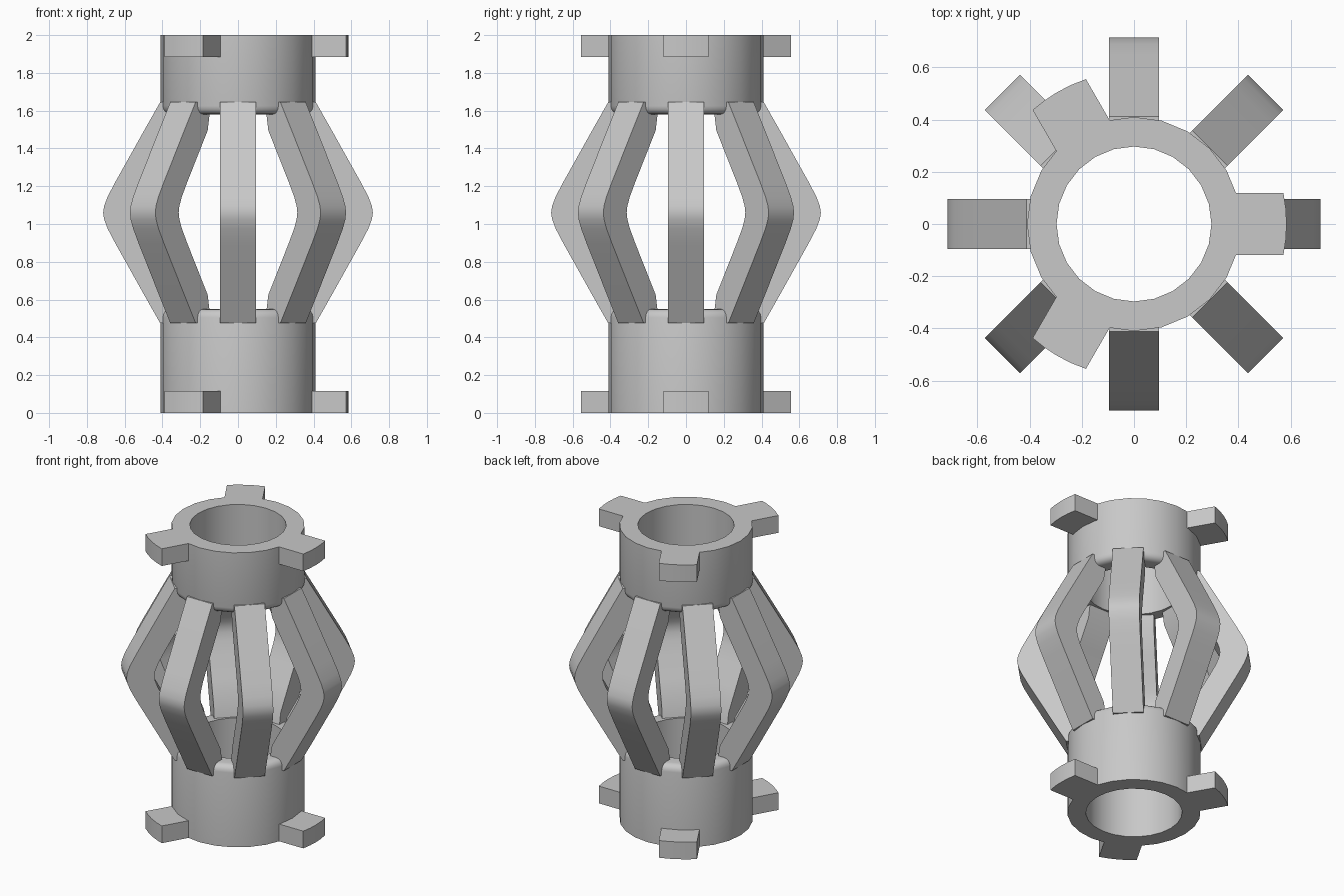
import bpy
import bmesh
import math
from mathutils import Matrix, Vector

cube = bpy.data.objects.get("Cube")
if cube:
    bpy.data.objects.remove(cube, do_unlink=True)

GREY = (0.58, 0.58, 0.58, 1.0)
grey = bpy.data.materials.new("light_grey")
grey.use_nodes = True
grey.diffuse_color = GREY
grey.node_tree.nodes["Principled BSDF"].inputs["Base Color"].default_value = GREY

MID = 1.06          # height of the cage's widest point
OUTER, INNER = 0.41, 0.297


def finish(name, bm, smooth=30):
    bmesh.ops.recalc_face_normals(bm, faces=bm.faces)
    mesh = bpy.data.meshes.new(name)
    bm.to_mesh(mesh)
    bm.free()
    mesh.materials.append(grey)
    obj = bpy.data.objects.new(name, mesh)
    bpy.context.collection.objects.link(obj)
    bpy.ops.object.select_all(action="DESELECT")
    obj.select_set(True)
    bpy.context.view_layer.objects.active = obj
    bpy.ops.object.shade_smooth_by_angle(angle=math.radians(smooth))
    return obj


def lathe(name, profile, sides=24):
    """Revolve a closed (radius, height) loop about z."""
    bm = bmesh.new()
    rings = []
    for i in range(sides):
        turn = Matrix.Rotation(math.tau * i / sides, 3, "Z")
        rings.append([bm.verts.new(turn @ Vector((r, 0, z))) for r, z in profile])
    n = len(profile)
    for i in range(sides):
        a, b = rings[i], rings[(i + 1) % sides]
        for j in range(n):
            k = (j + 1) % n
            bm.faces.new((a[j], b[j], b[k], a[k]))
    return finish(name, bm)


def prism(name, outline, direction, angle):
    """Extrude a flat outline along a direction, then turn it about z."""
    bm = bmesh.new()
    face = bm.faces.new([bm.verts.new(p) for p in outline])
    grown = bmesh.ops.extrude_face_region(bm, geom=[face])
    moved = [g for g in grown["geom"] if isinstance(g, bmesh.types.BMVert)]
    bmesh.ops.translate(bm, verts=moved, vec=direction)
    bmesh.ops.rotate(bm, verts=bm.verts, cent=(0, 0, 0),
                     matrix=Matrix.Rotation(angle, 3, "Z"))
    return finish(name, bm)


# Tubular collars, with the outer edge rounded where they meet the cage
def collar(name, base, rim):
    fillet = 0.045
    sign = 1 if rim > base else -1
    profile = [(INNER, base), (OUTER, base)]
    for i in range(5):
        a = math.pi / 2 * i / 4
        profile.append((OUTER - fillet + fillet * math.cos(a),
                        rim - sign * fillet * (1 - math.sin(a))))
    profile.append((INNER, rim))
    lathe(name, profile)


collar("bottom_collar", 0.0, 0.55)
collar("top_collar", 2.0, 1.58)

# Bowed cage ribs: half the outer curve as (radius, distance from the middle)
half = [(0.412, 0.585), (0.497, 0.435), (0.578, 0.29), (0.648, 0.165),
        (0.69, 0.085), (0.709, 0.035)]
curve = [(r, MID - d) for r, d in half] + [(0.714, MID)]
curve += [(r, MID + d) for r, d in reversed(half)]
WIDTH, DEPTH = 0.19, 0.175
outline = [Vector((r, -WIDTH / 2, z)) for r, z in curve]
outline += [Vector((max(r - DEPTH, INNER), -WIDTH / 2, z)) for r, z in reversed(curve)]
for i in range(8):
    prism(f"cage_rib_{i + 1}", outline, (0, WIDTH, 0), math.tau * i / 8)

# Three locking tabs with curved ends on each collar
TAB_R, TAB_W, TAB_H = 0.585, 0.118, 0.117
reach = math.asin(TAB_W / TAB_R)
for label, z in (("bottom", 0.0), ("top", 2.0 - TAB_H)):
    shape = [Vector((0.38, -TAB_W, z))]
    for i in range(5):
        a = -reach + 2 * reach * i / 4
        shape.append(Vector((TAB_R * math.cos(a), TAB_R * math.sin(a), z)))
    shape.append(Vector((0.38, TAB_W, z)))
    for i in range(3):
        prism(f"{label}_tab_{i + 1}", shape, (0, 0, TAB_H), math.tau * i / 3)
